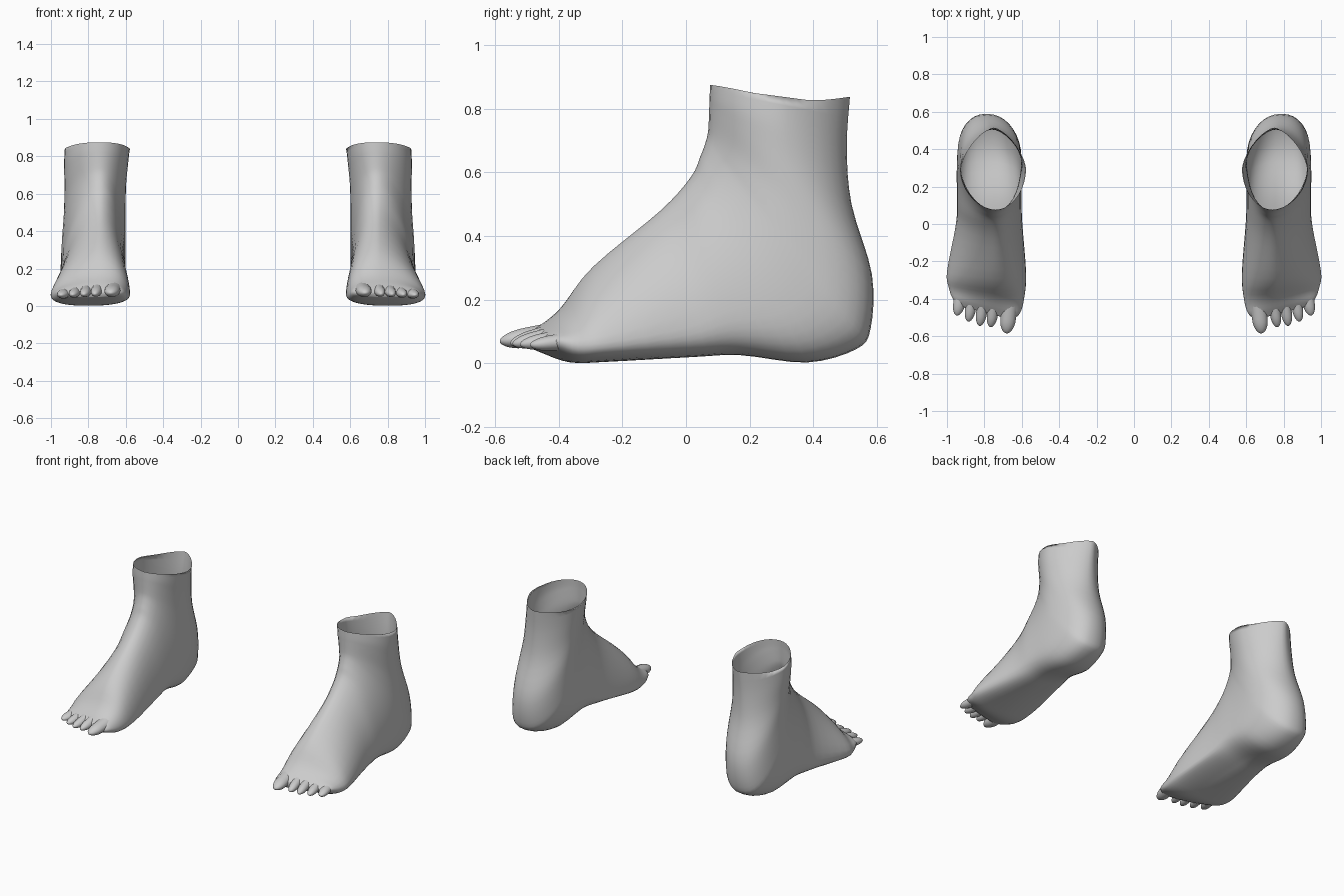
import bpy, bmesh, math
from mathutils import Vector

if "Cube" in bpy.data.objects:
    bpy.data.objects.remove(bpy.data.objects["Cube"])

skin = bpy.data.materials.new("plain_grey")
skin.diffuse_color = (0.6, 0.6, 0.6, 1)
skin.use_nodes = True
skin.node_tree.nodes["Principled BSDF"].inputs["Base Color"].default_value = skin.diffuse_color


def spline(rows, steps):
    """Catmull-Rom interpolation through rows of numbers."""
    out = []
    n = len(rows)
    for i in range(n - 1):
        p0, p1, p2, p3 = (rows[min(max(k, 0), n - 1)] for k in (i - 1, i, i + 1, i + 2))
        for s in range(steps):
            t = s / steps
            out.append([0.5 * (2 * b + (c - a) * t + (2 * a - 5 * b + 4 * c - d) * t * t
                               + (3 * b - a - 3 * c + d) * t ** 3)
                        for a, b, c, d in zip(p0, p1, p2, p3)])
    out.append(list(rows[-1]))
    return out


def loft(name, rings, cap_end=True):
    """Skin closed rings, then mirror for the other foot."""
    bm = bmesh.new()
    loops = [[bm.verts.new(p) for p in r] for r in rings]
    n = len(loops[0])
    for a, b in zip(loops, loops[1:]):
        for i in range(n):
            j = (i + 1) % n
            bm.faces.new((a[i], a[j], b[j], b[i]))
    for ring in (loops[0], loops[-1]) if cap_end else (loops[0],):
        mid = bm.verts.new(sum((v.co for v in ring), Vector()) / n)
        for i in range(n):
            bm.faces.new((ring[i], ring[(i + 1) % n], mid))
    bmesh.ops.recalc_face_normals(bm, faces=bm.faces)
    me = bpy.data.meshes.new(name)
    bm.to_mesh(me)
    bm.free()
    me.materials.append(skin)
    for p in me.polygons:
        p.use_smooth = True
    ob = bpy.data.objects.new(name, me)
    bpy.context.collection.objects.link(ob)
    ob.modifiers.new("other_foot", 'MIRROR').use_mirror_merge = False


def power(v, e):
    return math.copysign(abs(v) ** (2 / e), v)


def section(row, n=36):
    """Egg-shaped ring between a point on the shin side and one on the sole side."""
    ty, tz, by, bz, xi, xo, m, eu = row
    cx, w = (xi + xo) / 2, (xo - xi) / 2
    skew = min(.26, max(0, (-.28 - ty) * 1.3))               # slanted toe line
    arch = .035 * max(0, 1 - ((by - .03) / .34) ** 2)        # raised inner sole
    pts = []
    for k in range(n):
        a = 2 * math.pi * k / n
        c, s = math.cos(a), math.sin(a)
        upper = s > 0
        # the inner flank stays fuller than the outer one
        e = (eu if c > 0 else max(eu, 1.8)) if upper else 2.5 - 1.2 * bz
        u, v = power(c, e), power(s, e)
        f = m + v * ((1 - m) if upper else m)
        ridge = .74 if upper else .80 - .06 * bz
        x = cx + w * u + (ridge - cx) * v * v
        y = by + (ty - by) * f + skew * (x - cx)
        z = bz + (tz - bz) * f
        if not upper:
            z += arch * max(0, -u) ** .7 * abs(v)
        pts.append((x, y, z))
    return pts


# Foot sections: top y, z | bottom y, z | inner x, outer x | widest level | upper roundness
foot = [
    (-.475, .09, -.472, .048, .65, .935, .5, 2),
    (-.445, .118, -.435, .03, .61, .968, .45, 1.9),
    (-.385, .175, -.36, .003, .587, .99, .32, 1.65),
    (-.29, .305, -.25, .005, .577, 1, .2, 1.45),
    (-.08, .48, .02, .02, .597, .952, .2, 1.65),
    (.015, .585, .17, .026, .602, .947, .25, 1.8),
    (.045, .65, .38, .003, .602, .948, .32, 1.85),
    (.06, .69, .535, .045, .602, .944, .4, 1.9),
    (.068, .72, .58, .11, .602, .938, .46, 1.9),
    (.071, .75, .584, .28, .602, .93, .5, 1.9),
    (.073, .803, .52, .5, .598, .928, .5, 1.9),
    (.074, .835, .505, .68, .588, .93, .5, 1.9),
    (.076, .875, .515, .838, .577, .925, .5, 1.9),
]
rings = [section(r) for r in spline(foot, 4)]
# Slight dip along the sides of the open ankle rim
rings[-1] = [(x, y, z - .024 * math.sin(math.pi * min(max((y - .076) / .44, 0), 1) ** 1.4))
             for x, y, z in rings[-1]]
loft("foot", rings, cap_end=False)


def toe(name, root, tip, r, h):
    """Tube that flattens from a broad root to a rounded tip."""
    a, b = Vector(root), Vector(tip)
    rings = []
    for i in range(13):
        t = math.sin(math.pi / 2 * i / 12)
        s = math.sqrt(max(.004, 1 - max(0, (t - .65) / .35) ** 2))
        wide, tall = r * s * (1.12 - .25 * t), h * s * (1.35 - .5 * t)
        c = a.lerp(b, t)
        rings.append([(c.x + wide * math.cos(q), c.y, c.z + tall * math.sin(q))
                      for q in (2 * math.pi * k / 14 for k in range(14))])
    loft(name, rings)


# Toes from big to little
toe("big_toe", (.662, -.39, .095), (.68, -.585, .07), .043, .031)
toe("second_toe", (.745, -.39, .1), (.765, -.552, .064), .03, .026)
toe("third_toe", (.802, -.38, .093), (.824, -.545, .062), .03, .025)
toe("fourth_toe", (.86, -.36, .083), (.884, -.522, .06), .03, .024)
toe("little_toe", (.915, -.32, .075), (.945, -.49, .058), .034, .024)
